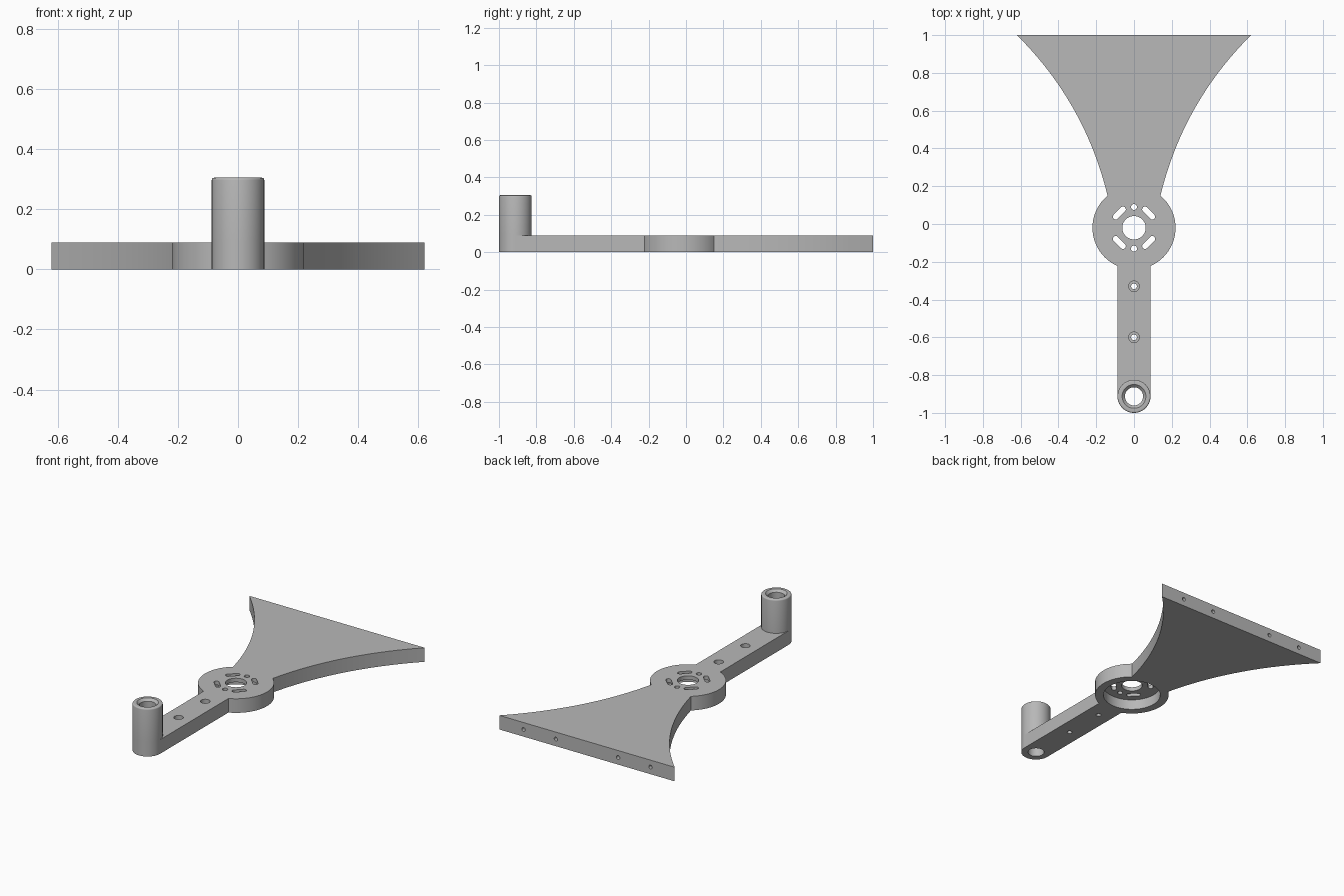
import bpy, bmesh
from math import sin, cos, pi, asin, atan2
from mathutils import Vector, Matrix

cube = bpy.data.objects.get("Cube")
if cube:
    bpy.data.objects.remove(cube)

THICK, HEIGHT = 0.09, 0.305
HUB_Y, HUB_R = -0.02, 0.22
POST_Y, POST_R, BORE_R = -0.9125, 0.0875, 0.048

grey = bpy.data.materials.new("plain grey")
grey.use_nodes = True
grey.diffuse_color = (0.48, 0.48, 0.48, 1)
grey.node_tree.nodes["Principled BSDF"].inputs["Base Color"].default_value = grey.diffuse_color


def make_object(name, bm):
    bmesh.ops.recalc_face_normals(bm, faces=bm.faces)
    mesh = bpy.data.meshes.new(name)
    bm.to_mesh(mesh)
    bm.free()
    mesh.materials.append(grey)
    obj = bpy.data.objects.new(name, mesh)
    bpy.context.collection.objects.link(obj)
    return obj


def arc(cx, cy, r, start, end, steps):
    angles = [start + (end - start) * i / steps for i in range(steps + 1)]
    return [(cx + r * cos(a), cy + r * sin(a)) for a in angles]


def prism(name, outline, z0, z1, matrix=Matrix()):
    bm = bmesh.new()
    face = bm.faces.new([bm.verts.new((x, y, z0)) for x, y in outline])
    top = bmesh.ops.extrude_face_region(bm, geom=[face])["geom"]
    moved = [v for v in top if isinstance(v, bmesh.types.BMVert)]
    bmesh.ops.translate(bm, verts=moved, vec=(0, 0, z1 - z0))
    bm.transform(matrix)
    return make_object(name, bm)


def cut(target, cutter):
    mod = target.modifiers.new("cut", "BOOLEAN")
    mod.operation, mod.solver, mod.object = "DIFFERENCE", "EXACT", cutter
    bpy.context.view_layer.objects.active = target
    bpy.ops.object.modifier_apply(modifier=mod.name)
    bpy.data.objects.remove(cutter)


def drill(target, x, y, r, z0=-0.1, z1=0.2, steps=32):
    circle = arc(x, y, r, 0, 2 * pi, steps)[:-1]
    cut(target, prism("drill", circle, z0, z1))


def smooth(obj):
    bpy.ops.object.select_all(action="DESELECT")
    obj.select_set(True)
    bpy.context.view_layer.objects.active = obj
    bpy.ops.object.shade_smooth_by_angle(angle=pi / 6)


# Right half of the outline: rounded arm end, hub arc, flared fan side
waist, corner = Vector((0.14, 0.15)), Vector((0.62, 1.0))
chord = corner - waist
normal = Vector((-chord.y, chord.x)).normalized()
half = arc(0, POST_Y, POST_R, -pi / 2, 0, 16)
half += arc(0, HUB_Y, HUB_R, -pi / 2 + asin(POST_R / HUB_R),
            atan2(waist.y - HUB_Y, waist.x), 32)
for i in range(1, 25):
    t = i / 24
    half.append(tuple(waist + chord * t + normal * 0.069 * 4 * t * (1 - t)))
outline = half + [(-x, y) for x, y in reversed(half[1:])]
body = prism("fan_arm_plate", outline, 0, THICK)

# Hub: recess underneath, centre hole, two round holes and four slots
drill(body, 0, HUB_Y, 0.17, -0.1, 0.065, 64)
drill(body, 0, HUB_Y, 0.062, steps=48)
for side in (-1, 1):
    drill(body, 0, HUB_Y + side * 0.11, 0.016)
slot = arc(0.0275, 0, 0.015, -pi / 2, pi / 2, 10) + arc(-0.0275, 0, 0.015, pi / 2, 3 * pi / 2, 10)
for i in range(4):
    turn = Matrix.Rotation(pi / 4 + i * pi / 2, 4, "Z")
    place = Matrix.Translation((0, HUB_Y, 0)) @ turn @ Matrix.Translation((0, -0.11, 0))
    cut(body, prism("slot", slot, -0.1, 0.2, place))

# Arm: two stepped screw holes and the post bore
for y in (-0.33, -0.6):
    drill(body, 0, y, 0.028, 0.045, 0.2)
    drill(body, 0, y, 0.015)
drill(body, 0, POST_Y, BORE_R, steps=64)

# Fan: four screw holes in the back edge
for x in (-0.449, -0.22, 0.22, 0.449):
    place = Matrix.Translation((x, 1.05, THICK / 2)) @ Matrix.Rotation(pi / 2, 4, "X")
    cut(body, prism("edge_drill", arc(0, 0, 0.012, 0, 2 * pi, 20)[:-1], 0, 0.17, place))
smooth(body)

# Hollow post: rounded outer rim, chamfered bore
profile = [(POST_R, THICK)]
profile += arc(POST_R - 0.008, HEIGHT - 0.008, 0.008, 0, pi / 2, 4)
profile += [(0.063, HEIGHT), (BORE_R, HEIGHT - 0.015), (BORE_R, THICK)]
bm = bmesh.new()
verts = [bm.verts.new((r, 0, z)) for r, z in profile]
edges = [bm.edges.new(pair) for pair in zip(verts, verts[1:])]
bmesh.ops.spin(bm, geom=verts + edges, cent=(0, 0, 0), axis=(0, 0, 1),
               angle=2 * pi, steps=64, use_merge=True)
bmesh.ops.remove_doubles(bm, verts=bm.verts, dist=0.0001)
bmesh.ops.translate(bm, verts=bm.verts, vec=(0, POST_Y, 0))
post = make_object("hollow_post", bm)
# Keep the open tube's normals pointing outward
bm = bmesh.new()
bm.from_mesh(post.data)
if any(f.normal.z < -0.5 for f in bm.faces):
    bmesh.ops.reverse_faces(bm, faces=bm.faces)
bm.to_mesh(post.data)
bm.free()
smooth(post)
